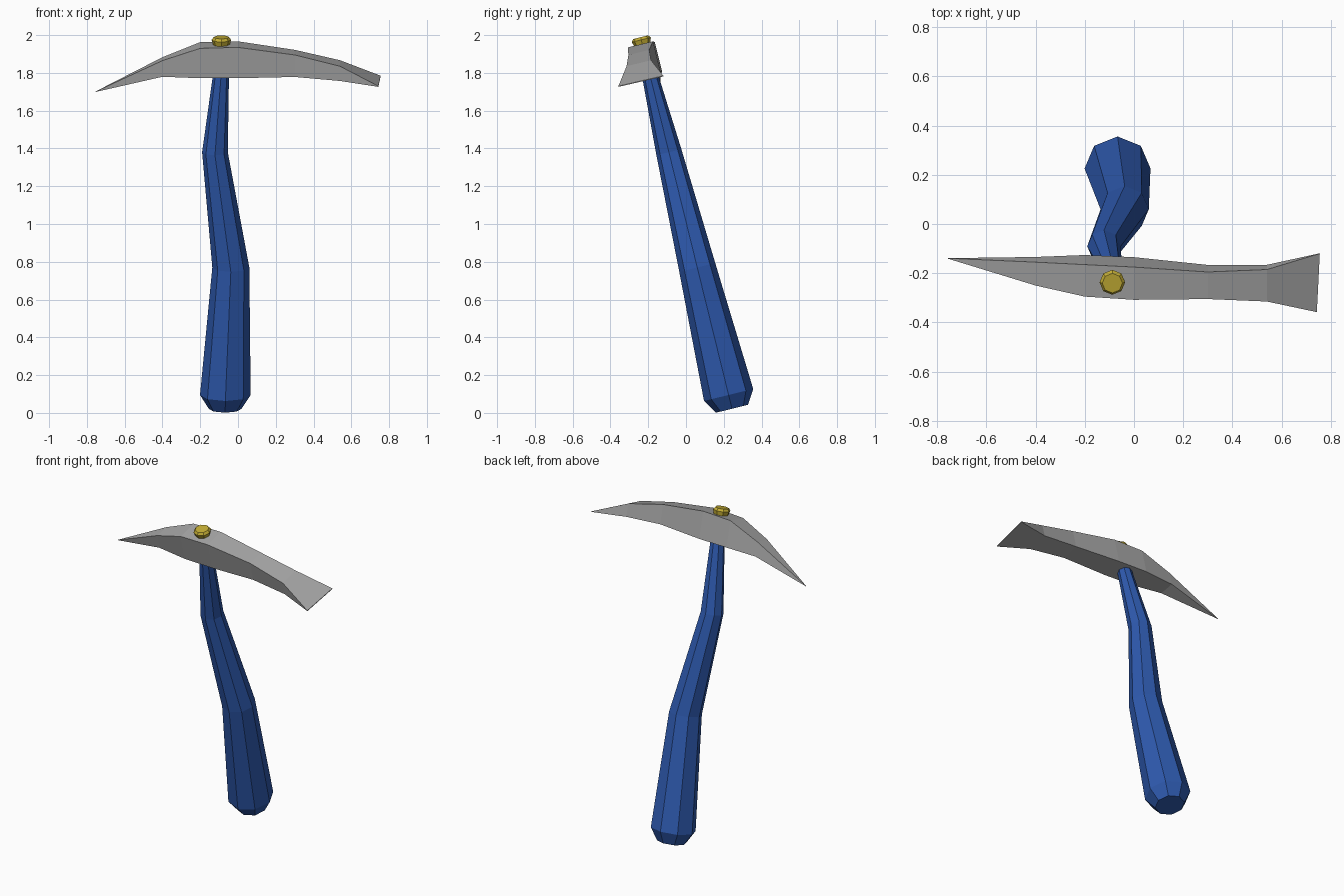
import bpy, bmesh, math
from mathutils import Vector

if "Cube" in bpy.data.objects:
    bpy.data.objects.remove(bpy.data.objects["Cube"])

# The whole tool leans towards the front by this angle
TILT = math.atan(0.246)
UP = Vector((0, -math.sin(TILT), math.cos(TILT)))
BACK = Vector((0, math.cos(TILT), math.sin(TILT)))
SIDE = Vector((1, 0, 0))


def material(name, color):
    m = bpy.data.materials.new(name)
    m.diffuse_color = (*color, 1)
    m.use_nodes = True
    m.node_tree.nodes["Principled BSDF"].inputs["Base Color"].default_value = m.diffuse_color
    return m


def loft(name, rings, mat):
    """Skin a list of equal-length point rings and close both ends."""
    bm = bmesh.new()
    loops = [[bm.verts.new(p) for p in ring] for ring in rings]
    n = len(loops[0])
    for a, b in zip(loops, loops[1:]):
        for i in range(n):
            j = (i + 1) % n
            bm.faces.new((a[i], a[j], b[j], b[i]))
    bm.faces.new(loops[0])
    bm.faces.new(loops[-1])
    bmesh.ops.remove_doubles(bm, verts=bm.verts, dist=0.0005)
    bmesh.ops.recalc_face_normals(bm, faces=bm.faces)
    mesh = bpy.data.meshes.new(name)
    bm.to_mesh(mesh)
    bm.free()
    mesh.materials.append(mat)
    obj = bpy.data.objects.new(name, mesh)
    bpy.context.collection.objects.link(obj)
    return obj


def octagon(x, z, r):
    """Eight-sided ring square to the leaning axis, at height z."""
    c = Vector((x, 0.249 - 0.246 * z, z))
    return [c + r * (math.cos(k * math.pi / 4) * SIDE + math.sin(k * math.pi / 4) * BACK)
            for k in range(8)]


blue = material("blue handle", (0.027, 0.10, 0.42))
grey = material("grey metal", (0.38, 0.38, 0.38))
gold = material("gold bolt", (0.55, 0.42, 0.035))

# Crooked handle: x, z, radius
loft("handle", [octagon(*s) for s in (
    (-0.068, 0.022, 0.087), (-0.067, 0.095, 0.134), (-0.038, 0.77, 0.098),
    (-0.122, 1.38, 0.068), (-0.091, 1.78, 0.043), (-0.088, 1.93, 0.043))], blue)

# Bolt with chamfered top
loft("bolt", [octagon(*s) for s in (
    (-0.088, 1.92, 0.044), (-0.088, 1.95, 0.044),
    (-0.088, 1.975, 0.052), (-0.088, 1.989, 0.041))], gold)

# Pick head: x, front top (y, z), rear top (y, z), thickness downwards
rings = [[Vector((-0.755, -0.14, 1.70))] * 4]
for x, yf, zf, yb, zb, h in (
        (-0.40, -0.250, 1.865, -0.155, 1.883, 0.088),
        (-0.20, -0.295, 1.930, -0.165, 1.963, 0.163),
        (0.00, -0.308, 1.935, -0.175, 1.967, 0.168),
        (0.30, -0.305, 1.895, -0.195, 1.922, 0.120),
        (0.54, -0.315, 1.835, -0.185, 1.867, 0.080)):
    f, b = Vector((x, yf, zf)), Vector((x, yb, zb))
    rings.append([f, b, b - h * UP, f - h * UP])
# Flat chisel edge
f, b = Vector((0.743, -0.358, 1.73)), Vector((0.755, -0.12, 1.785))
low = 0.004 * UP
rings.append([f, b, b - low, f - low])

# The pick point is made of one repeated vertex, so nudge it into a tiny square
tip = rings[0][0]
rings[0] = [tip + 0.001 * (u * BACK + v * UP) for u, v in ((-1, 1), (1, 1), (1, -1), (-1, -1))]
loft("pick_head", rings, grey)
